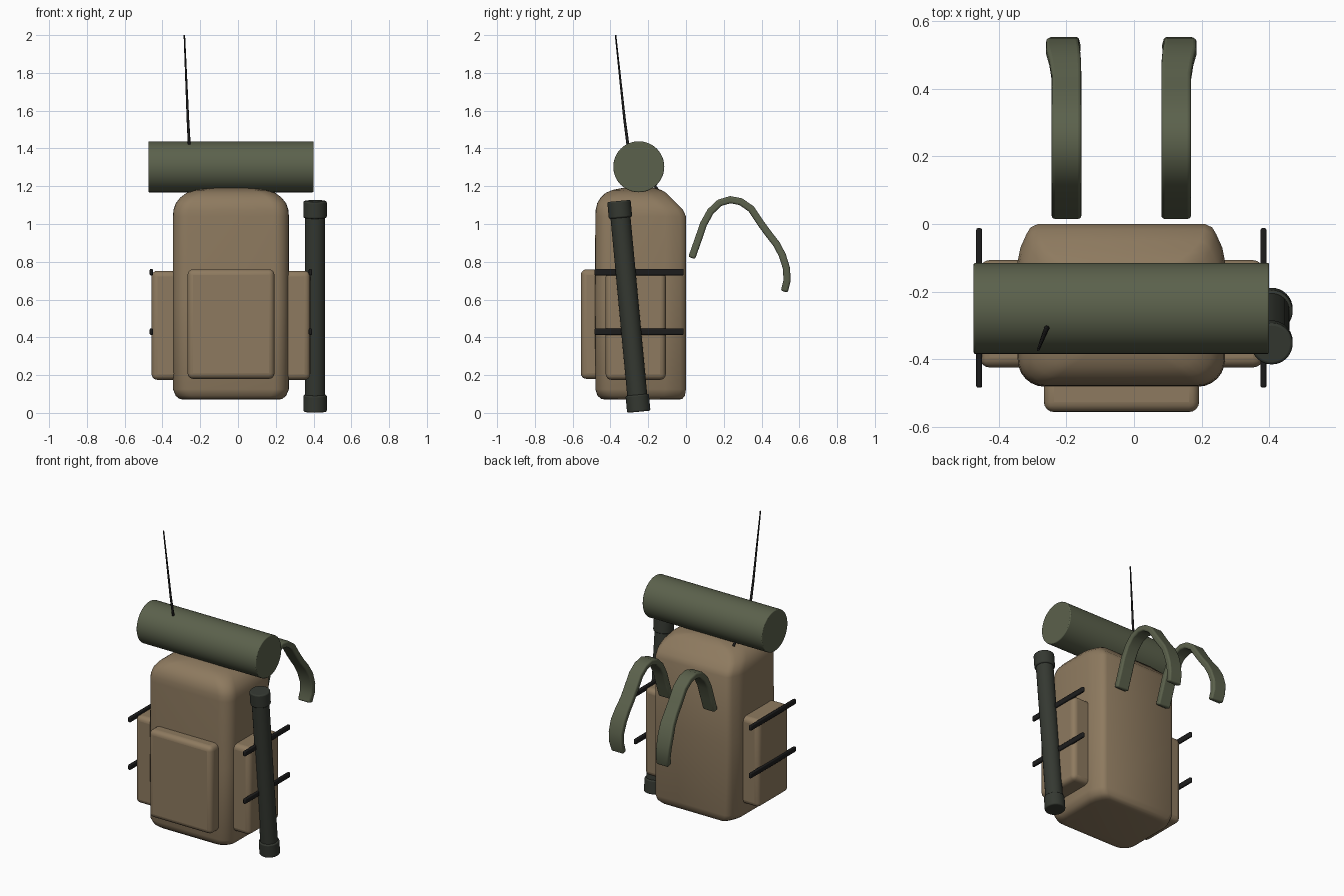
import bpy, bmesh, math
from mathutils import Vector

if "Cube" in bpy.data.objects:
    bpy.data.objects.remove(bpy.data.objects["Cube"])

CX = -0.0375  # symmetry plane of the pack


def material(name, rgb):
    m = bpy.data.materials.new(name)
    m.diffuse_color = (*rgb, 1)
    m.use_nodes = True
    m.node_tree.nodes["Principled BSDF"].inputs["Base Color"].default_value = m.diffuse_color
    return m


CANVAS = material("canvas", (0.27, 0.195, 0.115))
GREEN = material("green_cloth", (0.105, 0.12, 0.072))
DARK = material("dark_tube", (0.035, 0.04, 0.031))
BLACK = material("black", (0.012, 0.012, 0.012))


def finish(bm, name, mat, bevel=0, segs=3, angle=40):
    bmesh.ops.recalc_face_normals(bm, faces=bm.faces)
    me = bpy.data.meshes.new(name)
    bm.to_mesh(me)
    bm.free()
    ob = bpy.data.objects.new(name, me)
    bpy.context.collection.objects.link(ob)
    me.materials.append(mat)
    if bevel:
        b = ob.modifiers.new("bevel", 'BEVEL')
        b.width, b.segments = bevel, segs
        b.limit_method, b.angle_limit = 'ANGLE', math.radians(40)
    bpy.ops.object.select_all(action='DESELECT')
    ob.select_set(True)
    bpy.context.view_layer.objects.active = ob
    bpy.ops.object.shade_smooth_by_angle(angle=math.radians(angle))
    return ob


def loft(name, rings, mat, **kw):
    bm = bmesh.new()
    rows = [[bm.verts.new(p) for p in r] for r in rings]
    n = len(rows[0])
    for a, b in zip(rows, rows[1:]):
        for i in range(n):
            j = (i + 1) % n
            bm.faces.new((a[i], a[j], b[j], b[i]))
    bm.faces.new(rows[0])
    bm.faces.new(rows[-1])
    return finish(bm, name, mat, **kw)


def box(name, lo, hi, mat, bevel, segs=4):
    bm = bmesh.new()
    bmesh.ops.create_cube(bm, size=1)
    lo, hi = Vector(lo), Vector(hi)
    for v in bm.verts:
        v.co = (lo + hi) / 2 + v.co * (hi - lo)
    return finish(bm, name, mat, bevel, segs)


def rod(name, pts, radii, mat, sides=32, bevel=0):
    pts = [Vector(p) for p in pts]
    q = (pts[-1] - pts[0]).to_track_quat('Z', 'Y')
    rings = [[p + q @ Vector((r * math.cos(t), r * math.sin(t), 0))
              for t in (2 * math.pi * i / sides for i in range(sides))]
             for p, r in zip(pts, radii)]
    return loft(name, rings, mat, bevel=bevel)


# Main bag: rounded front corners, gently chamfered back corners, domed lid
def bag_section(z, hx, yf, yb):
    r = 0.08
    half = [(hx - r + r * math.sin(t), yf + r - r * math.cos(t))
            for t in (math.pi / 2 * i / 6 for i in range(7))]
    half += [(hx, yb - 0.11), (hx - 0.008, yb - 0.07), (hx - 0.026, yb - 0.03),
             (hx - 0.038, yb - 0.01), (hx - 0.06, yb)]
    half_left = [(-x, y) for x, y in reversed(half)]
    return [(CX + x, y, z) for x, y in half + half_left]


bag_rings = [(0.07, 0.25, -0.425, -0.04), (0.074, 0.272, -0.448, -0.02),
             (0.09, 0.292, -0.468, -0.006), (0.125, 0.307, -0.48, 0),
             (0.6, 0.307, -0.482, 0), (1.04, 0.307, -0.48, 0),
             (1.075, 0.304, -0.478, -0.016), (1.11, 0.292, -0.47, -0.05),
             (1.14, 0.268, -0.452, -0.08), (1.165, 0.235, -0.425, -0.105),
             (1.18, 0.185, -0.39, -0.13), (1.19, 0.11, -0.34, -0.16)]
loft("main_bag", [bag_section(*r) for r in bag_rings], CANVAS, angle=50)

# Pockets
box("front_pocket", (-0.267, -0.557, 0.18), (0.193, -0.44, 0.76), CANVAS, 0.03)
for side, s in (("left", -1), ("right", 1)):
    xs = sorted((CX + s * 0.27, CX + s * 0.42))
    box(side + "_pocket", (xs[0], -0.425, 0.175), (xs[1], -0.107, 0.752), CANVAS, 0.03)
    # Compression bars across each side pocket
    for i, z in enumerate((0.43, 0.745)):
        x = CX + s * 0.421
        box(f"{side}_bar_{i}", (x - 0.009, -0.485, z - 0.017), (x + 0.009, -0.012, z + 0.017),
            BLACK, 0.006, 2)

# Bedroll across the top
rod("bedroll", [(-0.475, -0.25, 1.303), (0.4, -0.25, 1.303)], [0.135] * 2, GREEN, 48, 0.005)

# Leaning tube with end caps
foot, head = Vector((0.408, -0.25, 0.006)), Vector((0.408, -0.355, 1.122))
axis = (head - foot).normalized()
rod("tube", [foot + axis * 0.02, head - axis * 0.02], [0.053] * 2, DARK)
rod("tube_foot_cap", [foot, foot + axis * 0.09], [0.062] * 2, DARK, 32, 0.008)
rod("tube_head_cap", [head - axis * 0.09, head], [0.062] * 2, DARK, 32, 0.008)

# Antenna
rod("antenna", [(-0.243, -0.15, 1.18), (-0.257, -0.305, 1.4), (-0.265, -0.325, 1.55),
                (-0.284, -0.373, 2.0)], [0.008, 0.008, 0.007, 0.004], BLACK, 10)

# Shoulder straps: (y, z, sideways shift, half width), arching out behind the bag
PATH = [(0.03, 0.82, 0, 0.044), (0.062, 0.91, 0, 0.044), (0.093, 1.0, 0, 0.044),
        (0.13, 1.067, 0, 0.044), (0.178, 1.112, 0, 0.044), (0.235, 1.129, 0, 0.044),
        (0.29, 1.118, 0, 0.044), (0.345, 1.08, 0, 0.044), (0.395, 1.005, 0, 0.044),
        (0.435, 0.95, 0, 0.044), (0.478, 0.895, 0.004, 0.047), (0.51, 0.835, 0.01, 0.05),
        (0.532, 0.765, 0.012, 0.048), (0.535, 0.7, 0.008, 0.046), (0.52, 0.642, 0.002, 0.044)]
for side, s in (("left", -1), ("right", 1)):
    rings = []
    for i, (y, z, dx, w) in enumerate(PATH):
        a, b = PATH[max(i - 1, 0)], PATH[min(i + 1, len(PATH) - 1)]
        n = Vector((0, a[1] - b[1], b[0] - a[0])).normalized() * 0.019
        c = Vector((CX + s * (0.1625 + dx), y, z))
        e = Vector((w, 0, 0))
        rings.append([c - e - n, c + e - n, c + e + n, c - e + n])
    loft(side + "_shoulder_strap", rings, GREEN, bevel=0.01)
